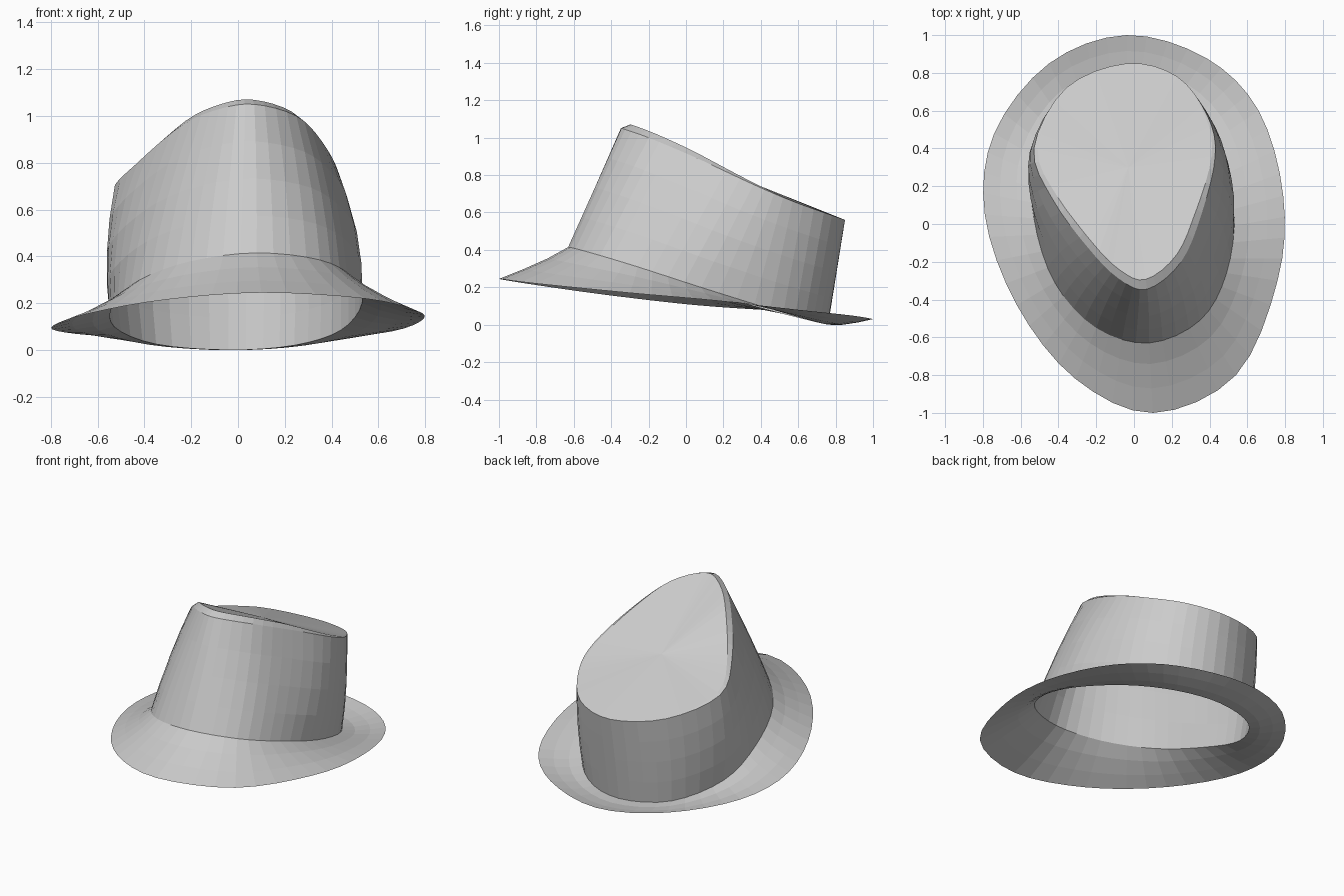
import bpy
import bmesh
from mathutils import Vector

cube = bpy.data.objects.get("Cube")
if cube:
    bpy.data.objects.remove(cube, do_unlink=True)

STEPS = 4  # subdivisions between neighbouring outline points

# Outlines run from the back, round the left side, to the front and back again
BRIM_EDGE = [(-.04, 1, .03), (.38, .88, .05), (.66, .6, .08), (.79, .15, .13),
             (.76, -.3, .17), (.54, -.8, .22), (.1, -1, .245), (-.31, -.82, .215),
             (-.62, -.43, .16), (-.79, .05, .105), (-.74, .48, .075), (-.45, .85, .05)]
CROWN_BASE = [(-.04, .76, 0), (.24, .68, .02), (.44, .45, .085), (.53, .08, .2),
              (.49, -.26, .31), (.35, -.51, .385), (.08, -.63, .415), (-.2, -.55, .38),
              (-.42, -.31, .3), (-.53, .03, .2), (-.53, .36, .1), (-.35, .65, .025)]
CROWN_RIM = [(-.04, .85, .56), (.23, .78, .585), (.39, .57, .66), (.43, .36, .75),
             (.36, .06, .89), (.25, -.2, 1), (.07, -.345, 1.05), (-.08, -.29, 1.03),
             (-.24, -.13, .96), (-.43, .13, .8), (-.53, .4, .68), (-.36, .72, .6)]


def smooth_loop(points):
    """Closed smooth curve through the outline points."""
    pts = [Vector(p) for p in points]
    n = len(pts)
    loop = []
    for i in range(n):
        a, b, c, d = (pts[(i + k) % n] for k in (-1, 0, 1, 2))
        for s in range(STEPS):
            t = s / STEPS
            loop.append(b + (c - a) * t / 2
                        + (a - b * 2.5 + c * 2 - d / 2) * t ** 2
                        + (b * 3 - a - c * 3 + d) * t ** 3 / 2)
    return loop


def blend(lower, upper, t, bulge=0, lift=0):
    """Loop between two loops, pushed sideways and upward."""
    result = []
    for a, b in zip(lower, upper):
        p = a.lerp(b, t)
        side = p.x / (abs(p.x) + abs(p.y - .1) + .01)
        result.append(p + Vector((side * bulge, 0, lift)))
    return result


def skin(name, loops, material, tip=None):
    """Mesh through a stack of loops, closed at the end by a tip point."""
    bm = bmesh.new()
    rings = [[bm.verts.new(p) for p in loop] for loop in loops]
    n = len(rings[0])
    for low, high in zip(rings, rings[1:]):
        for i in range(n):
            j = (i + 1) % n
            bm.faces.new((low[j], low[i], high[i], high[j]))
    if tip:
        top = bm.verts.new(tip)
        for i in range(n):
            bm.faces.new((rings[-1][(i + 1) % n], rings[-1][i], top))
    bmesh.ops.recalc_face_normals(bm, faces=bm.faces)
    if sum(f.normal.z * f.calc_area() for f in bm.faces) < 0:
        bmesh.ops.reverse_faces(bm, faces=bm.faces)
    mesh = bpy.data.meshes.new(name)
    bm.to_mesh(mesh)
    bm.free()
    mesh.materials.append(material)
    obj = bpy.data.objects.new(name, mesh)
    bpy.context.collection.objects.link(obj)
    return obj


felt = bpy.data.materials.new("grey felt")
felt.use_nodes = True
felt.diffuse_color = (.6, .6, .6, 1)
felt.node_tree.nodes["Principled BSDF"].inputs["Base Color"].default_value = (.6, .6, .6, 1)

edge, base, rim = map(smooth_loop, (BRIM_EDGE, CROWN_BASE, CROWN_RIM))

# Brim: flares gently from the crown
skin("brim", [edge, blend(edge, base, .35, lift=-.008),
              blend(edge, base, .7, lift=-.01), base], felt)

# Crown: bulging wall, narrow bevel that grows toward the front, sloping top
wall = [base] + [blend(base, rim, t, bulge=.14 * t * (1 - t)) for t in (.25, .5, .75)]
middle = Vector((-.03, .3, .78))
bevel = []
for p in rim:
    front = min(1, max(0, (.8 - p.y) / .8))
    inner = p.lerp(middle, .08 * front)
    inner.z = p.z + .02 * front
    bevel.append(inner)
inner_top = [p.lerp(middle, .5) for p in bevel]
skin("crown", wall + [rim, bevel, inner_top], felt, tip=middle)
